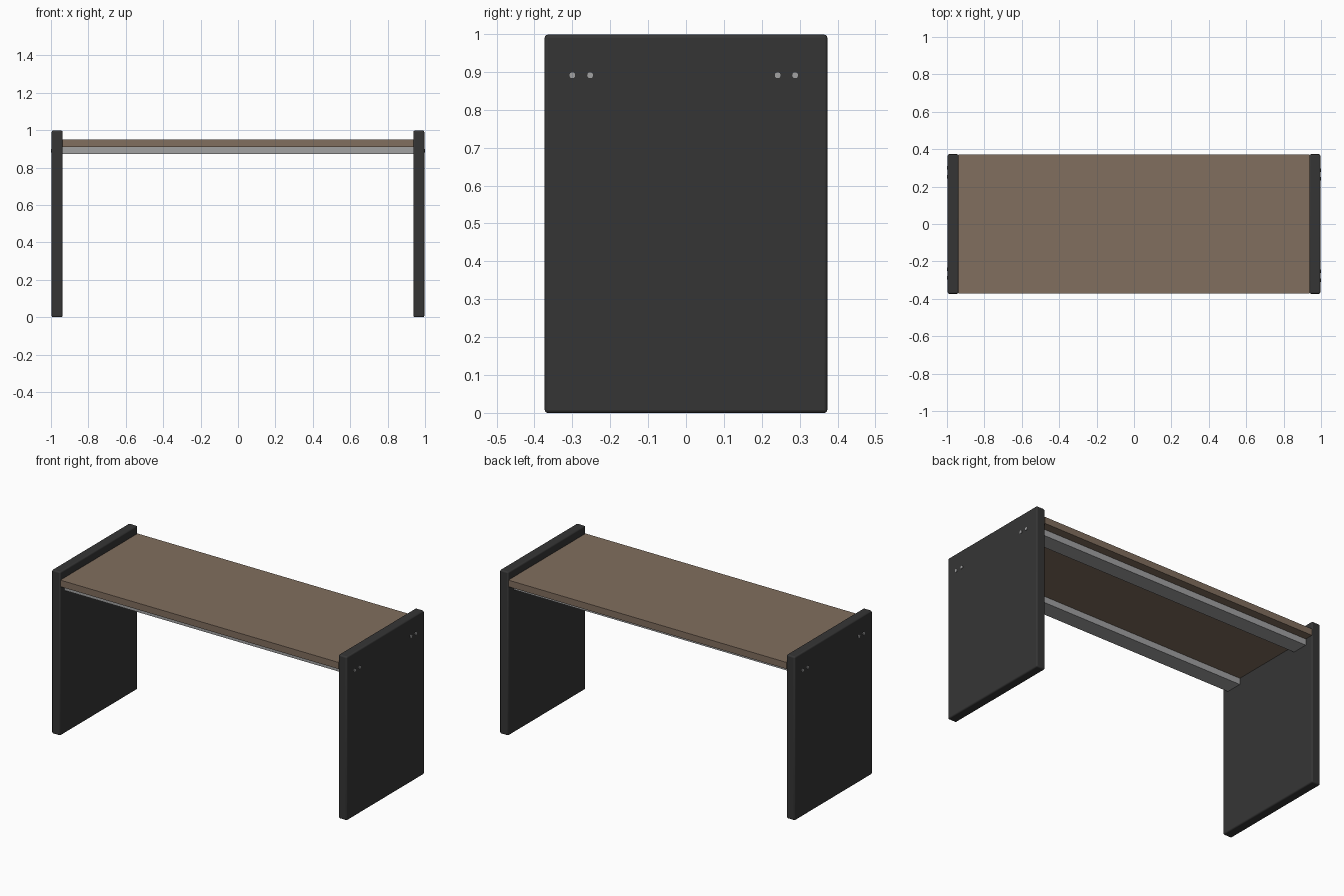
import bpy, math

if "Cube" in bpy.data.objects:
    bpy.data.objects.remove(bpy.data.objects["Cube"])

def material(name, rgb):
    m = bpy.data.materials.new(name)
    m.diffuse_color = (*rgb, 1.0)
    m.use_nodes = True
    m.node_tree.nodes["Principled BSDF"].inputs["Base Color"].default_value = m.diffuse_color
    return m

black = material("charcoal", (0.036, 0.036, 0.036))
wood = material("brown_wood", (0.22, 0.157, 0.112))
metal = material("grey_metal", (0.36, 0.36, 0.365))

def box(name, lo, hi, mat, bevel=0.0):
    centre = [(a + b) / 2 for a, b in zip(lo, hi)]
    bpy.ops.mesh.primitive_cube_add(size=1, location=centre)
    ob = bpy.context.object
    ob.name = name
    ob.scale = [b - a for a, b in zip(lo, hi)]
    bpy.ops.object.transform_apply(location=False, rotation=False, scale=True)
    ob.data.materials.append(mat)
    if bevel:
        mod = ob.modifiers.new("soft_edges", 'BEVEL')
        mod.width = bevel
        mod.segments = 3
        bpy.ops.object.shade_smooth_by_angle(angle=math.radians(35))
    return ob

OUTER, INNER, HALF_DEPTH = 0.996, 0.938, 0.373

# Table top between the two side panels
box("table_top", (-INNER, -0.372, 0.91), (INNER, 0.372, 0.95), wood)

# Support rails under the top
box("front_rail", (-INNER, -0.332, 0.872), (INNER, -0.232, 0.91), metal)
box("back_rail", (-INNER, 0.222, 0.872), (INNER, 0.320, 0.91), metal)

# Side panels, each with two pairs of bolts (left side is the right turned half round)
for side, label in ((1, "right"), (-1, "left")):
    x0, x1 = sorted((side * INNER, side * OUTER))
    box(label + "_side_panel", (x0, -HALF_DEPTH, 0.0), (x1, HALF_DEPTH, 0.998), black, 0.008)
    for i, y in enumerate((-0.300, -0.253, 0.242, 0.288)):
        bpy.ops.mesh.primitive_cylinder_add(
            vertices=12, radius=0.009, depth=0.024,
            location=(side * 0.988, side * y, 0.891),
            rotation=(0, math.pi / 2, 0))
        bolt = bpy.context.object
        bolt.name = f"{label}_bolt_{i + 1}"
        bolt.data.materials.append(metal)
        bpy.ops.object.shade_smooth_by_angle(angle=math.radians(35))
